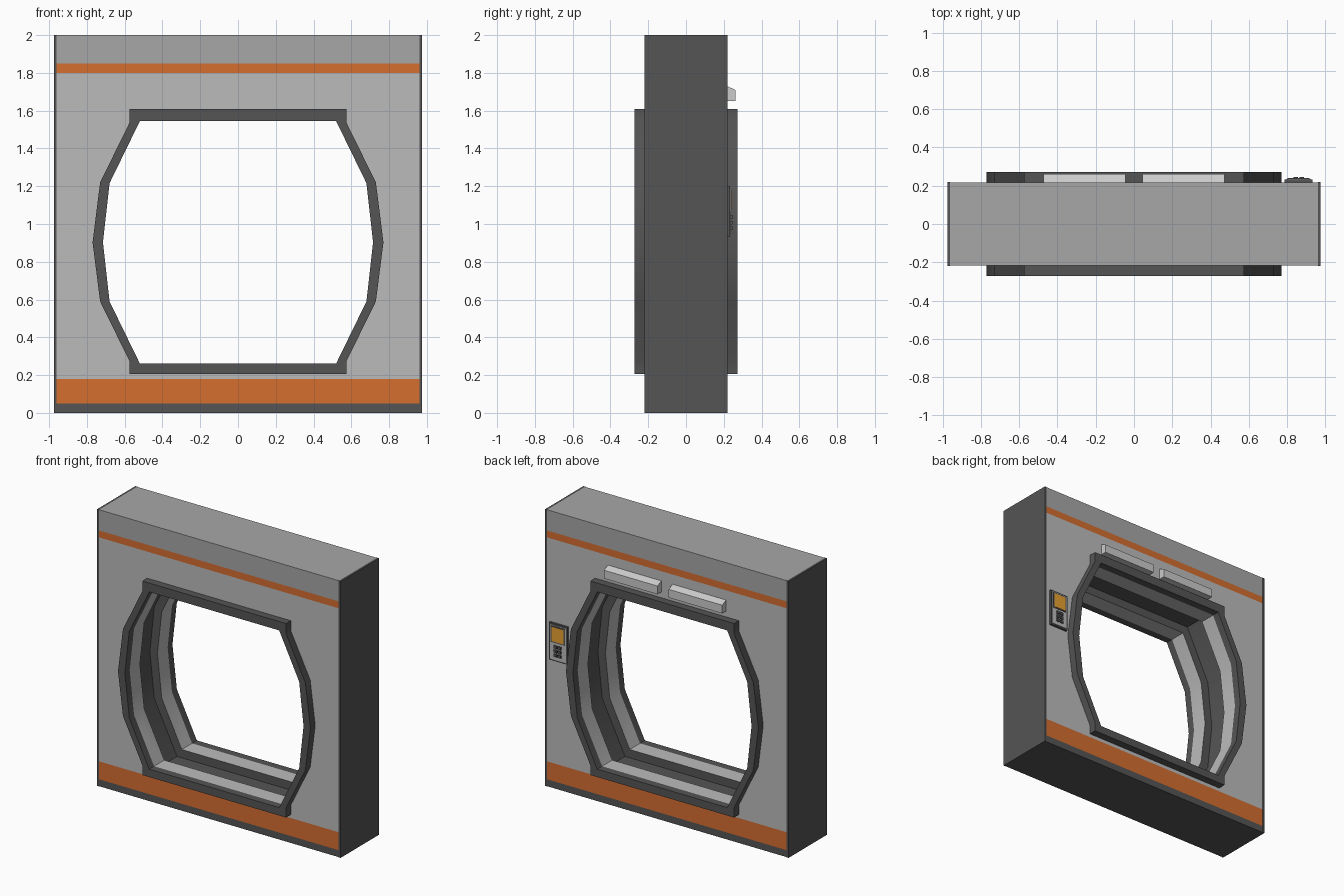
import bpy, bmesh

if "Cube" in bpy.data.objects:
    bpy.data.objects.remove(bpy.data.objects["Cube"])


def material(name, rgb):
    m = bpy.data.materials.new(name)
    m.diffuse_color = (*rgb, 1)
    m.use_nodes = True
    m.node_tree.nodes["Principled BSDF"].inputs["Base Color"].default_value = m.diffuse_color
    return m


WALL = material("wall_grey", (0.5, 0.5, 0.5))
CAP = material("cap_grey", (0.39, 0.39, 0.39))
DARK = material("dark_grey", (0.09, 0.09, 0.09))
ORANGE = material("orange", (0.66, 0.157, 0.03))
LIGHT = material("light_grey", (0.6, 0.6, 0.6))
AMBER = material("amber", (0.8, 0.36, 0.03))


def make(name, bm, mat):
    bmesh.ops.recalc_face_normals(bm, faces=bm.faces)
    me = bpy.data.meshes.new(name)
    bm.to_mesh(me)
    bm.free()
    me.materials.append(mat)
    ob = bpy.data.objects.new(name, me)
    bpy.context.collection.objects.link(ob)
    return ob


def prism(name, pts, a, b, mat, axis="y"):
    """Extrude an outline: (x, z) along y, or (y, z) along x."""
    bm = bmesh.new()
    if axis == "y":
        verts = [bm.verts.new((p, a, q)) for p, q in pts]
        move = (0, b - a, 0)
    else:
        verts = [bm.verts.new((a, p, q)) for p, q in pts]
        move = (b - a, 0, 0)
    face = bm.faces.new(verts)
    out = bmesh.ops.extrude_face_region(bm, geom=[face], use_keep_orig=True)
    bmesh.ops.translate(bm, vec=move,
                        verts=[g for g in out["geom"] if isinstance(g, bmesh.types.BMVert)])
    return make(name, bm, mat)


def box(name, x, y, z, mat):
    return prism(name, [(x[0], z[0]), (x[1], z[0]), (x[1], z[1]), (x[0], z[1])], y[0], y[1], mat)


def mirrored(half):
    return half + [(-x, z) for x, z in reversed(half)]


def opening(d=0.0):
    """Ten-sided doorway outline, grown outward by d."""
    return mirrored([(0.52 + 0.63 * d, 0.262 - d), (0.68 + d, 0.59 - 0.3 * d), (0.715 + d, 0.903),
                     (0.68 + d, 1.216 + 0.3 * d), (0.52 + 0.63 * d, 1.544 + d)])


def cut(ob, cutter):
    bpy.ops.object.select_all(action="DESELECT")
    bpy.context.view_layer.objects.active = ob
    ob.select_set(True)
    mod = ob.modifiers.new("cut", "BOOLEAN")
    mod.operation = "DIFFERENCE"
    mod.solver = "EXACT"
    mod.material_mode = "TRANSFER"
    mod.object = cutter
    bpy.ops.object.modifier_apply(modifier=mod.name)


def smooth(ob):
    bpy.ops.object.select_all(action="DESELECT")
    bpy.context.view_layer.objects.active = ob
    ob.select_set(True)
    bpy.ops.object.shade_smooth_by_angle(angle=0.6)


W, D = 0.96, 0.217

# Stacked wall bands
box("base_plinth", (-W, W), (-D, D), (0, 0.05), DARK)
box("lower_stripe", (-W, W), (-D, D), (0.05, 0.18), ORANGE)
wall = box("wall_panel", (-W, W), (-D, D), (0.18, 1.8), WALL)
box("upper_stripe", (-W, W), (-D, D), (1.8, 1.85), ORANGE)
box("top_cap", (-W, W), (-D, D), (1.85, 2), CAP)

# Dark side panels
for s, side in ((-1, "left"), (1, "right")):
    box(f"side_panel_{side}", sorted((s * W, s * 0.975)), (-0.22, 0.22), (0, 2), DARK)

# Doorway with a dark door groove running round its middle
hole = prism("doorway_cutter", opening(), -0.5, 0.5, WALL)
groove = prism("groove_cutter", opening(0.06), -0.1, 0.1, DARK)
cut(wall, hole)
cut(wall, groove)
smooth(wall)

# Raised door frames, front and back
rim = mirrored([(0.575, 0.205), (0.575, 0.275), (0.73, 0.59), (0.77, 0.903),
                (0.73, 1.22), (0.575, 1.535), (0.575, 1.608)])
hole.data.materials[0] = DARK
for s, side in ((-1, "front"), (1, "back")):
    frame = prism(f"door_frame_{side}", rim, s * D, s * 0.272, DARK)
    cut(frame, hole)
    smooth(frame)
for c in (hole, groove):
    bpy.data.objects.remove(c)

# Lamp housings above the back of the doorway
lamp = [(D, 1.65), (0.262, 1.65), (0.262, 1.71), (D, 1.73)]
for s, side in ((-1, "left"), (1, "right")):
    prism(f"lamp_{side}", lamp, s * 0.045, s * 0.473, LIGHT, axis="x")

# Control panel on the back
box("control_casing", (0.787, 0.933), (D, 0.232), (0.93, 1.2), DARK)
box("control_face", (0.797, 0.923), (0.232, 0.236), (0.94, 1.19), WALL)
box("control_screen_bezel", (0.803, 0.917), (0.236, 0.239), (1.065, 1.185), DARK)
box("control_screen", (0.812, 0.908), (0.239, 0.241), (1.073, 1.177), AMBER)
for i in range(2):
    for j in range(3):
        x, z = 0.832 + i * 0.032, 0.967 + j * 0.03
        box(f"control_button_{i}_{j}", (x, x + 0.024), (0.236, 0.245), (z, z + 0.02), DARK)
